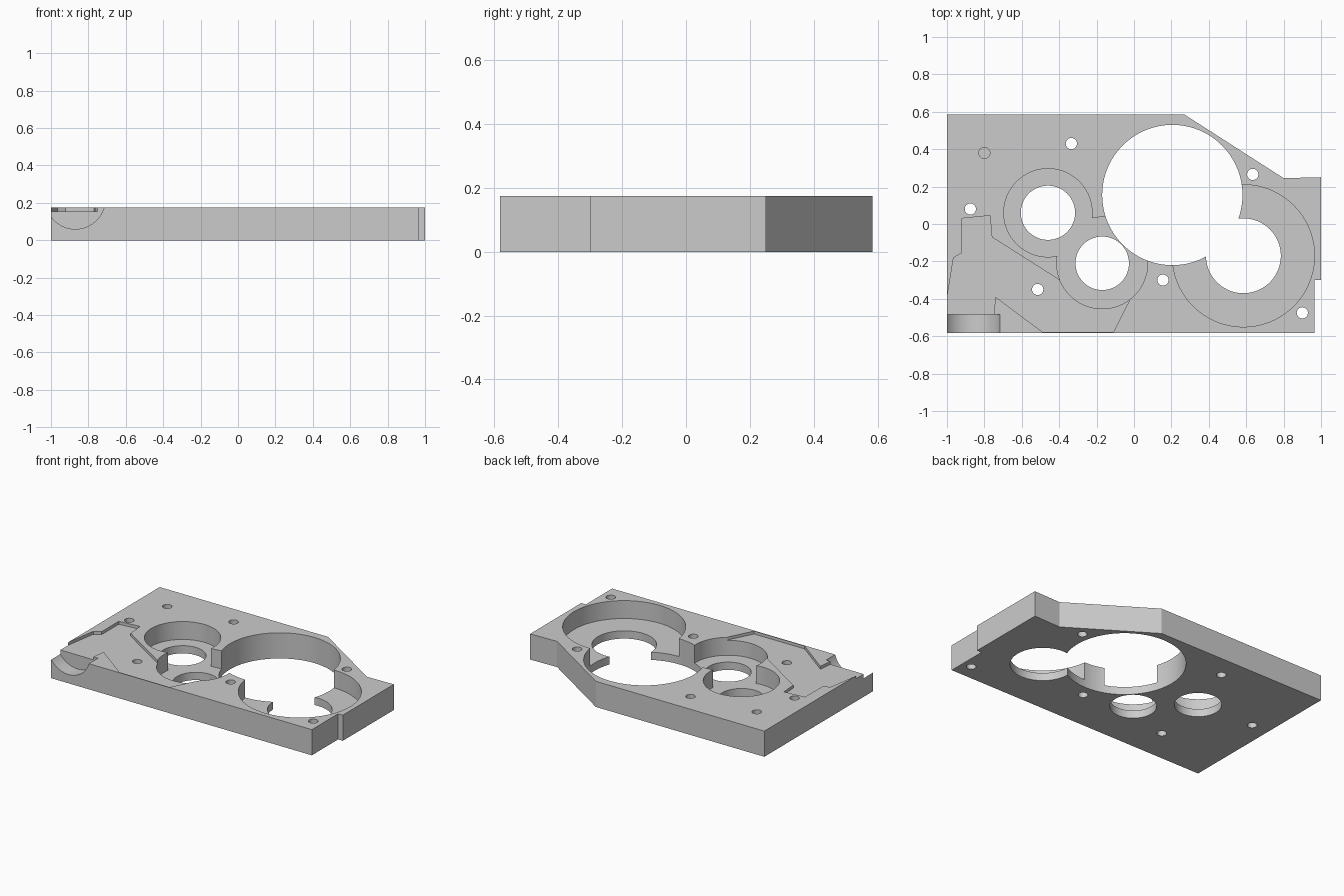
import bpy, bmesh
from math import cos, sin, tau

old = bpy.data.objects.get("Cube")
if old:
    bpy.data.objects.remove(old, do_unlink=True)

TOP = 0.175        # plate thickness
LEDGE = 0.053      # floor of the bearing seats
SHALLOW = 0.155    # floor of the shallow recess
OVER = 0.3         # cutters rise clear of the plate

steel = bpy.data.materials.new("plain_grey")
steel.use_nodes = True
grey = (0.6, 0.6, 0.6, 1)
steel.diffuse_color = grey
steel.node_tree.nodes["Principled BSDF"].inputs["Base Color"].default_value = grey


def prism(name, points, z0, z1):
    """Extrude a flat outline between two heights."""
    bm = bmesh.new()
    face = bm.faces.new([bm.verts.new((x, y, z0)) for x, y in points])
    up = bmesh.ops.extrude_face_region(bm, geom=[face])["geom"]
    bmesh.ops.translate(bm, vec=(0, 0, z1 - z0),
                        verts=[v for v in up if isinstance(v, bmesh.types.BMVert)])
    bmesh.ops.recalc_face_normals(bm, faces=bm.faces)
    mesh = bpy.data.meshes.new(name)
    bm.to_mesh(mesh)
    bm.free()
    mesh.materials.append(steel)
    obj = bpy.data.objects.new(name, mesh)
    bpy.context.collection.objects.link(obj)
    return obj


def circle(x, y, r, n=96):
    return [(x + r * cos(tau * i / n), y + r * sin(tau * i / n)) for i in range(n)]


def cut(cutter):
    """Subtract a cutter from the plate, then discard it."""
    cutter.hide_render = True
    mod = plate.modifiers.new("cut", "BOOLEAN")
    mod.operation = "DIFFERENCE"
    mod.solver = "EXACT"
    mod.object = cutter
    bpy.context.view_layer.objects.active = plate
    bpy.ops.object.modifier_apply(modifier=mod.name)
    bpy.data.objects.remove(cutter, do_unlink=True)


# Plate body
plate = prism("gearbox_plate", [
    (-1, -0.583), (0.965, -0.583), (0.965, -0.30), (1, -0.30),
    (1, 0.25), (0.80, 0.245), (0.27, 0.585), (-1, 0.585)], 0, TOP)

# Shallow angled recess
cut(prism("recess_cutter", [
    (-1.1, -0.4), (-1, -0.4), (-0.965, -0.18), (-0.92, -0.155), (-0.92, 0.03),
    (-0.77, 0.045), (-0.76, -0.07), (-0.39, -0.305), (-0.17, -0.21),
    (-0.025, -0.41), (-0.11, -0.577), (-0.49, -0.577), (-0.74, -0.39),
    (-0.752, -0.5), (-0.752, -0.7), (-1.1, -0.7)], SHALLOW, OVER))

# Bearing seats with their through bores: x, y, seat radius, bore radius
for x, y, seat, bore in [(-0.46, 0.06, 0.236, 0.145),
                         (-0.17, -0.21, 0.243, 0.143),
                         (0.585, -0.17, 0.38, 0.2)]:
    cut(prism("seat_cutter", circle(x, y, seat), LEDGE, OVER))
    cut(prism("bore_cutter", circle(x, y, bore), -0.1, OVER))

# Passage from the small seats into the large opening
cut(prism("passage_cutter", [(-0.25, 0.03), (-0.14, 0.041), (-0.06, -0.1), (-0.3, -0.1)],
          LEDGE, OVER))

# Large central opening
cut(prism("opening_cutter", circle(0.205, 0.155, 0.375, 128), -0.1, OVER))

# Screw holes, and one blind dowel hole
for x, y in [(-0.335, 0.43), (-0.875, 0.08), (0.635, 0.265),
             (0.155, -0.3), (-0.515, -0.35), (0.9, -0.475)]:
    cut(prism("screw_cutter", circle(x, y, 0.03, 32), -0.1, OVER))
cut(prism("dowel_cutter", circle(-0.8, 0.38, 0.03, 32), 0.06, OVER))

# Round saddle in the front corner, lying along y
saddle = prism("saddle_cutter", circle(-0.87, 0.22, 0.16), 0.485, 0.75)
for v in saddle.data.vertices:
    x, z, depth = v.co
    v.co = (x, -depth, z)
saddle.data.flip_normals()
bm = bmesh.new()
bm.from_mesh(saddle.data)
bmesh.ops.recalc_face_normals(bm, faces=bm.faces)
bm.to_mesh(saddle.data)
bm.free()
cut(saddle)

# Smooth bores, sharp machined edges
bpy.ops.object.select_all(action="DESELECT")
plate.select_set(True)
bpy.context.view_layer.objects.active = plate
bpy.ops.object.shade_smooth_by_angle(angle=0.5)
